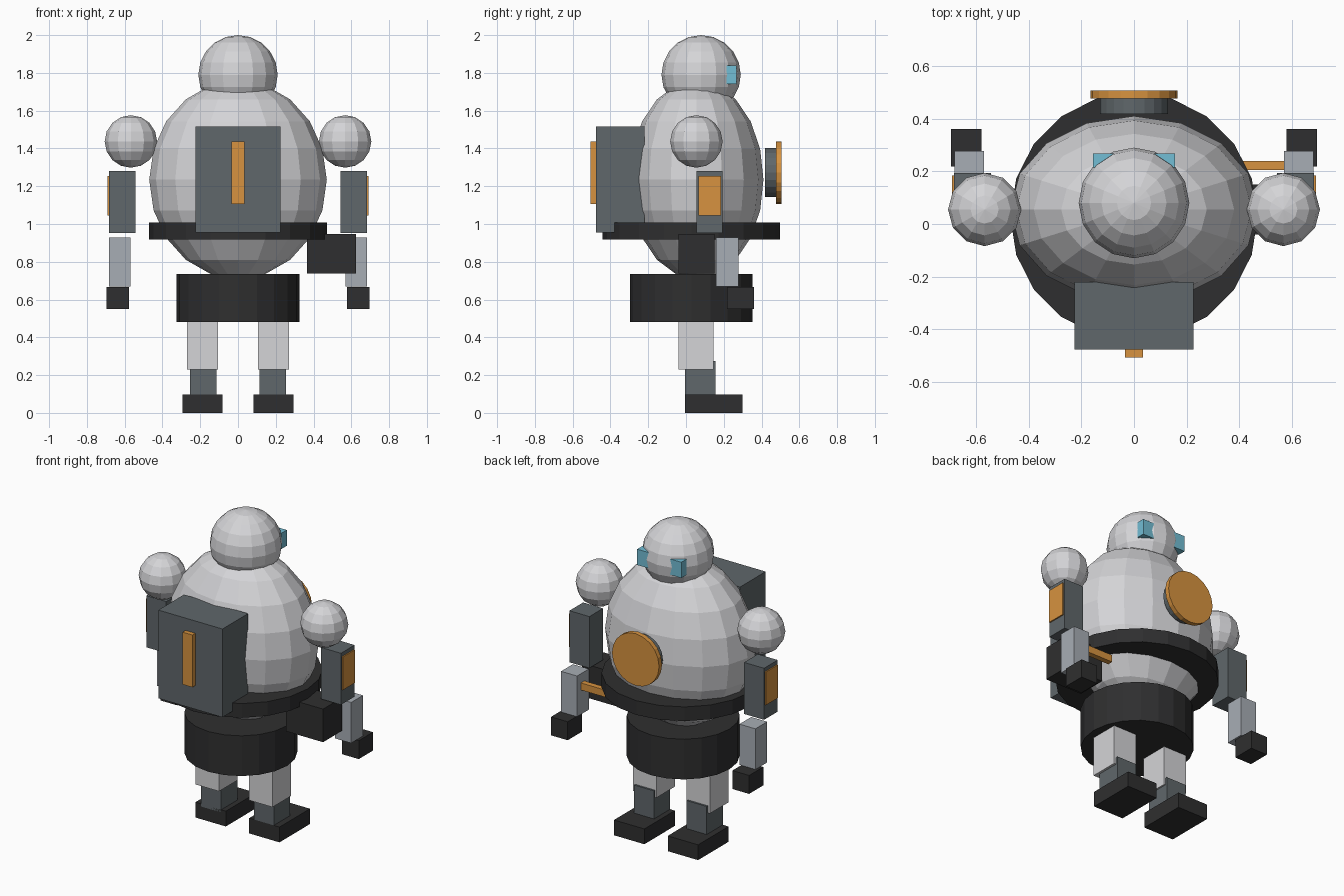
import bpy
from math import pi

cube = bpy.data.objects.get("Cube")
if cube:
    bpy.data.objects.remove(cube, do_unlink=True)


def material(name, rgb):
    m = bpy.data.materials.new(name)
    m.use_nodes = True
    m.diffuse_color = (*rgb, 1)
    m.node_tree.nodes["Principled BSDF"].inputs["Base Color"].default_value = (*rgb, 1)
    return m


white = material("light_grey", (0.66, 0.66, 0.68))
steel = material("steel_grey", (0.39, 0.42, 0.46))
panel = material("slate_grey", (0.115, 0.135, 0.145))
black = material("charcoal", (0.028, 0.028, 0.029))
orange = material("orange", (0.68, 0.29, 0.05))
cyan = material("cyan", (0.17, 0.51, 0.66))


def finish(name, mat):
    ob = bpy.context.object
    ob.name = ob.data.name = name
    ob.data.materials.append(mat)
    bpy.ops.object.transform_apply(location=False, rotation=True, scale=True)
    return ob


def box(name, mat, x, y, z):
    """Box from its (low, high) range on each axis."""
    ranges = (x, y, z)
    bpy.ops.mesh.primitive_cube_add(size=1, location=[(a + b) / 2 for a, b in ranges])
    bpy.context.object.scale = [b - a for a, b in ranges]
    return finish(name, mat)


def ball(name, mat, centre, radii, segments, rings):
    bpy.ops.mesh.primitive_uv_sphere_add(
        segments=segments, ring_count=rings, radius=1, location=centre)
    bpy.context.object.scale = radii
    return finish(name, mat)


def drum(name, mat, centre, radius, depth, sides, tilt=0):
    bpy.ops.mesh.primitive_cylinder_add(
        vertices=sides, radius=radius, depth=depth, location=centre, rotation=(tilt, 0, 0))
    return finish(name, mat)


def pair(name, mat, x, y, z):
    """Mirrored boxes on both sides."""
    box("left_" + name, mat, x, y, z)
    box("right_" + name, mat, (-x[1], -x[0]), y, z)


# Head and torso
ball("body", white, (0, 0.055, 1.235), (0.47, 0.355, 0.525), 16, 10)
ball("head", white, (0, 0.08, 1.79), (0.21, 0.21, 0.21), 16, 10)
pair("eye", cyan, (0.075, 0.155), (0.215, 0.268), (1.74, 1.84))

# Belt and hips
drum("belt", black, (0, 0.028, 0.963), 0.47, 0.09, 20)
drum("hips", black, (0, 0.028, 0.608), 0.325, 0.255, 20)

# Chest disc
drum("disc_mount", panel, (0, 0.447, 1.272), 0.13, 0.06, 20, pi / 2)
drum("chest_disc", orange, (0, 0.491, 1.272), 0.165, 0.03, 20, pi / 2)

# Backpack
box("backpack", panel, (-0.225, 0.225), (-0.477, -0.22), (0.955, 1.515))
box("backpack_strip", orange, (-0.034, 0.034), (-0.506, -0.475), (1.105, 1.437))

# Arms
for side, s in (("left", 1), ("right", -1)):
    ball(side + "_shoulder", white, (s * 0.567, 0.055, 1.437), (0.139, 0.139, 0.139), 12, 8)
pair("upper_arm", panel, (0.543, 0.683), (0.056, 0.193), (0.953, 1.28))
pair("arm_plate", orange, (0.682, 0.691), (0.065, 0.185), (1.045, 1.255))
pair("forearm", steel, (0.57, 0.682), (0.16, 0.278), (0.67, 0.928))
pair("hand", black, (0.578, 0.695), (0.218, 0.36), (0.55, 0.667))

# Carried case and its rod
box("case", black, (0.365, 0.625), (-0.04, 0.15), (0.737, 0.947))
box("case_rod", orange, (0.365, 0.62), (0.205, 0.24), (0.825, 0.87))

# Legs
pair("thigh", white, (0.105, 0.27), (-0.04, 0.145), (0.23, 0.52))
pair("shin", panel, (0.115, 0.255), (-0.005, 0.157), (0.08, 0.275))
pair("foot", black, (0.082, 0.295), (-0.005, 0.3), (0, 0.097))
